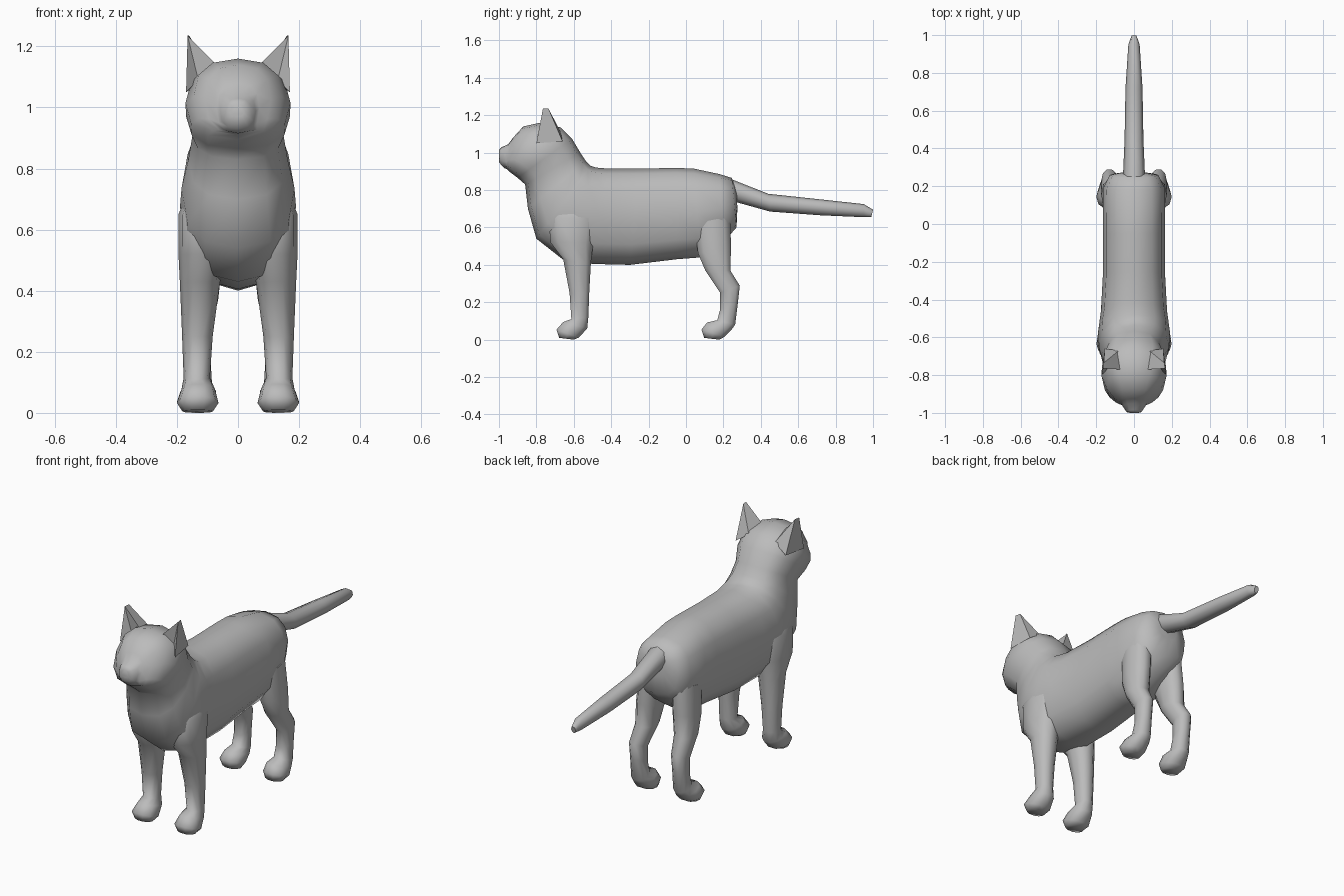
import bpy, bmesh, math
from mathutils import Vector

if "Cube" in bpy.data.objects:
    bpy.data.objects.remove(bpy.data.objects["Cube"], do_unlink=True)

grey = bpy.data.materials.new("plain_grey")
grey.use_nodes = True
grey.diffuse_color = (0.5, 0.5, 0.5, 1)
grey.node_tree.nodes["Principled BSDF"].inputs["Base Color"].default_value = (0.5, 0.5, 0.5, 1)


def finish(name, bm, mirror=False, sharp=70):
    """Turn a bmesh into a smooth-shaded object, optionally mirrored across x."""
    bmesh.ops.recalc_face_normals(bm, faces=bm.faces)
    mesh = bpy.data.meshes.new(name)
    bm.to_mesh(mesh)
    bm.free()
    mesh.materials.append(grey)
    mesh.shade_smooth()
    mesh.set_sharp_from_angle(angle=math.radians(sharp))
    obj = bpy.data.objects.new(name, mesh)
    bpy.context.collection.objects.link(obj)
    if mirror:
        obj.modifiers.new("mirror", 'MIRROR').use_mirror_merge = False
    return obj


def loft(name, rings, sides=12, power=2.0, mirror=False):
    """Skin rings given as (y, z of one edge, y, z of opposite edge, x centre, half width)."""
    bm = bmesh.new()
    loops = []
    for y0, z0, y1, z1, xc, hw in rings:
        a, b = Vector((xc, y0, z0)), Vector((xc, y1, z1))
        mid, half = (a + b) / 2, (b - a) / 2
        loop = []
        for i in range(sides):
            t = math.tau * i / sides
            c, s = math.cos(t), math.sin(t)
            u = math.copysign(abs(c) ** (2 / power), c)
            v = math.copysign(abs(s) ** (2 / power), s)
            loop.append(bm.verts.new(mid + half * v + Vector((hw * u, 0, 0))))
        loops.append(loop)
    for p, q in zip(loops, loops[1:]):
        for i in range(sides):
            j = (i + 1) % sides
            bm.faces.new((p[i], p[j], q[j], q[i]))
    bm.faces.new(loops[0])
    bm.faces.new(loops[-1])
    return finish(name, bm, mirror)


# Torso, neck and head: one skin from rump to nose, underside edge then back edge
loft("body_and_head", [
    (.275, .70, .27, .80, 0, .06),
    (.27, .60, .245, .865, 0, .13),
    (.20, .52, .18, .885, 0, .163),
    (.08, .44, .04, .915, 0, .165),
    (-.05, .43, -.05, .918, 0, .165),
    (-.30, .40, -.25, .915, 0, .165),
    (-.50, .405, -.42, .915, 0, .175),
    (-.66, .43, -.48, .92, 0, .19),
    (-.80, .54, -.51, .93, 0, .185),
    (-.845, .70, -.535, .955, 0, .163),
    (-.86, .83, -.565, 1.0, 0, .148),
    (-.90, .865, -.61, 1.075, 0, .17),
    (-.94, .895, -.67, 1.135, 0, .172),
    (-.955, .91, -.78, 1.16, 0, .145),
    (-.965, .915, -.87, 1.14, 0, .108),
    (-.97, .915, -.925, 1.08, 0, .07),
    (-.985, .93, -.95, 1.045, 0, .058),
    (-1.0, .95, -.985, 1.03, 0, .042),
    (-1.0, .97, -1.0, 1.015, 0, .022),
], power=2.5)

# Tail
loft("tail", [
    (.19, .74, .17, .86, 0, .05),
    (.27, .735, .25, .855, 0, .058),
    (.45, .685, .44, .78, 0, .05),
    (.72, .665, .72, .75, 0, .045),
    (.95, .655, .95, .725, 0, .03),
    (.99, .655, 1.0, .695, 0, .014),
], sides=8)

# Front legs with paws
loft("front_legs", [
    (-.68, .76, -.50, .76, .10, .05),
    (-.74, .65, -.47, .65, .115, .08),
    (-.73, .52, -.49, .52, .118, .077),
    (-.66, .43, -.505, .41, .125, .065),
    (-.625, .25, -.515, .25, .133, .05),
    (-.615, .11, -.52, .12, .135, .043),
    (-.66, .095, -.525, .06, .13, .055),
    (-.695, .055, -.57, .01, .132, .068),
    (-.68, .01, -.60, 0, .132, .05),
], sides=10, power=2.2, mirror=True)

# Hind legs with hocks and paws
loft("hind_legs", [
    (.04, .62, .24, .66, .10, .06),
    (.06, .46, .245, .50, .113, .06),
    (.10, .37, .24, .37, .12, .055),
    (.18, .25, .29, .29, .13, .042),
    (.18, .16, .28, .20, .13, .04),
    (.165, .105, .265, .08, .13, .045),
    (.11, .093, .245, .05, .13, .058),
    (.08, .055, .21, .015, .135, .065),
    (.095, .01, .18, 0, .132, .05),
], sides=10, power=2.2, mirror=True)

# Ears: pointed shells with a hollow facing forward and outward
bm = bmesh.new()
inner, hollow, outer, back, back_inner, tip, tip_back = [bm.verts.new(p) for p in (
    (.075, -.77, 1.145), (.13, -.755, 1.09), (.17, -.80, 1.05), (.155, -.66, 1.06),
    (.08, -.67, 1.11), (.165, -.765, 1.235), (.16, -.735, 1.235))]
for face in ((inner, hollow, tip), (hollow, outer, tip), (outer, back, tip_back, tip),
             (back, back_inner, tip_back), (back_inner, inner, tip, tip_back),
             (inner, back_inner, back, outer, hollow)):
    bm.faces.new(face)
finish("ears", bm, mirror=True, sharp=50)
